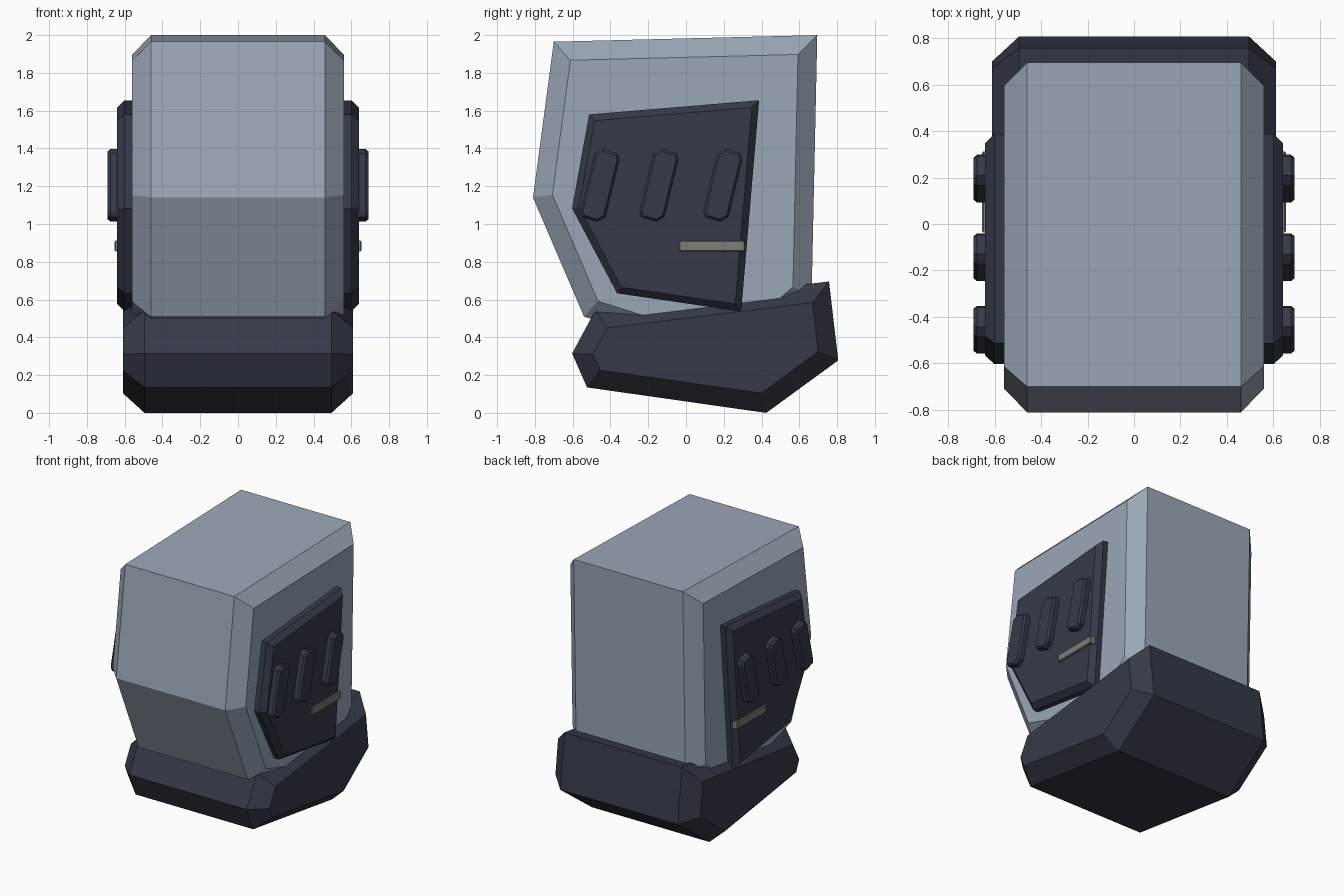
import bpy
import bmesh
from mathutils import Vector

cube = bpy.data.objects.get("Cube")
if cube:
    bpy.data.objects.remove(cube, do_unlink=True)


def material(name, rgb):
    m = bpy.data.materials.new(name)
    m.use_nodes = True
    color = (*rgb, 1.0)
    m.diffuse_color = color
    m.node_tree.nodes["Principled BSDF"].inputs["Base Color"].default_value = color
    return m


def inset(points, d):
    """Shrink a closed (y, z) outline by the distance d, with mitred corners."""
    pts = [Vector(p) for p in points]
    n = len(pts)
    area = sum(pts[i - 1].cross(pts[i]) for i in range(n))
    side = 1 if area > 0 else -1
    result = []
    for i, p in enumerate(pts):
        a = (p - pts[i - 1]).normalized()
        b = (pts[(i + 1) % n] - p).normalized()
        na = Vector((-a.y, a.x)) * side
        nb = Vector((-b.y, b.x)) * side
        result.append(p + (na + nb) * d / (1 + na.dot(nb)))
    return result


def loft(name, rings, mat, mirror=False):
    """Skin a list of (x, outline) rings and cap both ends."""
    bm = bmesh.new()
    loops = [[bm.verts.new((x, y, z)) for y, z in pts] for x, pts in rings]
    for low, high in zip(loops, loops[1:]):
        for i in range(len(low)):
            bm.faces.new((low[i - 1], low[i], high[i], high[i - 1]))
    bm.faces.new(loops[0])
    bm.faces.new(loops[-1])
    bmesh.ops.recalc_face_normals(bm, faces=bm.faces)
    mesh = bpy.data.meshes.new(name)
    bm.to_mesh(mesh)
    bm.free()
    mesh.materials.append(mat)
    obj = bpy.data.objects.new(name, mesh)
    bpy.context.collection.objects.link(obj)
    if mirror:
        obj.modifiers.new("Mirror", 'MIRROR')
    return obj


def body(name, outline, inner_x, outer_x, mat):
    """Full-width block whose side edges are chamfered."""
    small = inset(outline, 0.1)
    loft(name, [(-outer_x, small), (-inner_x, outline),
                (inner_x, outline), (outer_x, small)], mat)


def side_plate(name, outline, x0, x1, chamfer, depth, mat):
    """Raised plate on both sides, with a chamfered rim."""
    loft(name, [(x0, outline), (x1 - depth, outline),
                (x1, inset(outline, chamfer))], mat, mirror=True)


shell = material("pale blue grey", (0.327, 0.386, 0.474))
dark = material("dark slate", (0.035, 0.042, 0.063))
metal = material("warm grey", (0.2, 0.2, 0.19))

# Head shell
body("head_shell", [(-0.70, 1.965), (0.695, 2.0), (0.665, 0.62), (0.25, 0.26),
                    (-0.54, 0.51), (-0.81, 1.14)], 0.46, 0.56, shell)

# Collar under the head
body("neck_collar", [(-0.48, 0.543), (0.757, 0.696), (0.806, 0.278), (0.425, 0.0),
                     (-0.524, 0.135), (-0.603, 0.315)], 0.495, 0.61, dark)

# Side panels
side_plate("side_panel", [(-0.513, 1.58), (0.387, 1.655), (0.292, 0.537),
                          (-0.365, 0.633), (-0.603, 1.083)],
           0.5, 0.64, 0.035, 0.04, dark)

# Three slanted ribs on each panel
half = [(0.013, 0.193), (0.095, 0.168), (0.103, 0.135), (0.03, -0.167)]
rib = half + [(-y, -z) for y, z in half]
for number, centre in enumerate((-0.455, -0.143, 0.195), 1):
    side_plate(f"panel_rib_{number}", [(centre + y, 1.205 + z) for y, z in rib],
               0.6, 0.69, 0.012, 0.015, dark)

# Small metal strip below the ribs
side_plate("metal_strip", [(-0.037, 0.855), (0.312, 0.855), (0.312, 0.912), (-0.037, 0.912)],
           0.6, 0.653, 0.005, 0.005, metal)
